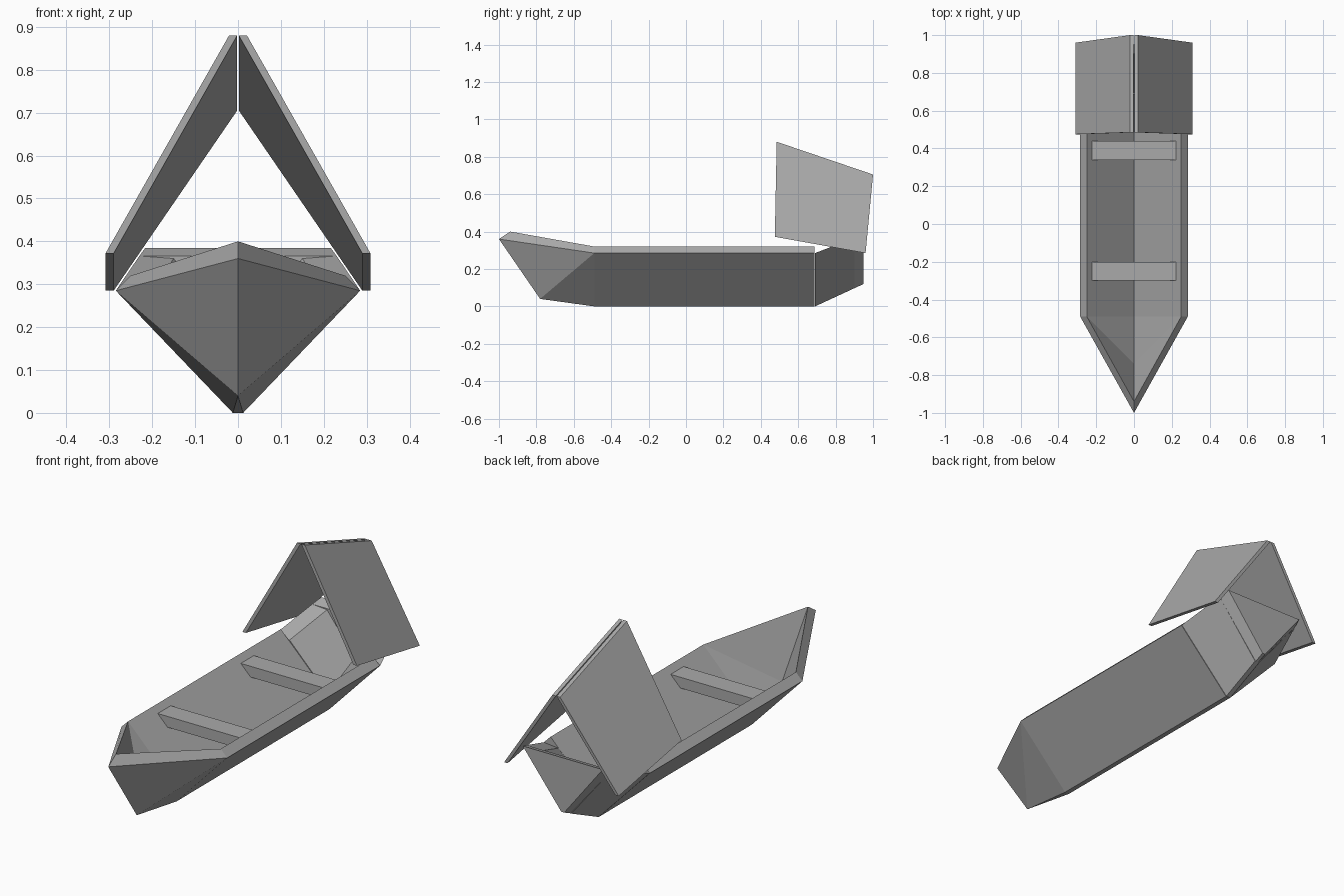
import bpy
import bmesh

default_cube = bpy.data.objects.get("Cube")
if default_cube:
    bpy.data.objects.remove(default_cube, do_unlink=True)

grey = bpy.data.materials.new("weathered_grey")
grey.use_nodes = True
colour = (0.40, 0.40, 0.40, 1)
grey.diffuse_color = colour
grey.node_tree.nodes["Principled BSDF"].inputs["Base Color"].default_value = colour


def build(name, verts, faces):
    """Make one flat-shaded object with outward normals."""
    bm = bmesh.new()
    made = [bm.verts.new(v) for v in verts]
    for face in faces:
        bm.faces.new([made[i] for i in face])
    bmesh.ops.recalc_face_normals(bm, faces=bm.faces)
    mesh = bpy.data.meshes.new(name)
    bm.to_mesh(mesh)
    bm.free()
    mesh.materials.append(grey)
    obj = bpy.data.objects.new(name, mesh)
    bpy.context.collection.objects.link(obj)
    return obj


def loft(name, sections):
    """Join matching closed cross-sections into a capped solid."""
    n = len(sections[0])
    verts = [v for section in sections for v in section]
    faces = [tuple(range(n)), tuple(range(len(verts) - n, len(verts)))]
    for s in range(len(sections) - 1):
        a, b = s * n, (s + 1) * n
        for i in range(n):
            j = (i + 1) % n
            faces.append((a + i, a + j, b + j, b + i))
    return build(name, verts, faces)


def vee(y, half, rim, inner_half, inner_rim, keel, inner_keel):
    """Thick V-shaped cross-section with a narrow flat keel."""
    flat = 0.012
    return [(-half, y, rim), (-flat, y, keel), (flat, y, keel), (half, y, rim),
            (inner_half, y, inner_rim), (0, y, inner_keel), (-inner_half, y, inner_rim)]


# Long V-shaped hull
hull_front, hull_back = -0.49, 0.687
loft("hull", [vee(y, 0.285, 0.285, 0.25, 0.32, 0, 0.07) for y in (hull_front, hull_back)])

# Pointed bow rising to the stem
section = vee(hull_front, 0.285, 0.285, 0.25, 0.32, 0, 0.07)
stem = [(0, -0.78, 0.04), (0, -1, 0.36), (0, -0.94, 0.40), (0, -0.74, 0.11)]
FOOT, TIP, INNER_TIP, INNER_FOOT = range(7, 11)
bow_faces = [(1, 2, FOOT)]
for rim, keel, inner in ((0, 1, 6), (3, 2, 4)):
    bow_faces += [(rim, keel, FOOT), (rim, FOOT, TIP), (rim, TIP, INNER_TIP, inner),
                  (inner, INNER_TIP, INNER_FOOT), (inner, INNER_FOOT, 5)]
build("bow", section + stem, bow_faces)

# Raised stern: two tapering sides and a closed transom
loft("stern_sides", [vee(0.69, 0.285, 0.285, 0.205, 0.278, 0, 0.07),
                     vee(0.90, 0.23, 0.366, 0.15, 0.36, 0.097, 0.165)])
loft("transom", [[(-w, y, top), (-0.008, y, low), (0.008, y, low), (w, y, top)]
                 for y, w, top, low in ((0.90, 0.23, 0.366, 0.097),
                                        (0.95, 0.216, 0.385, 0.12))])

# Bench planks with ends cut to the slope of the hull
for name, y in (("front_bench", -0.25), ("rear_bench", 0.39)):
    loft(name, [[(-0.225, e, 0.293), (-0.17, e, 0.24), (0.17, e, 0.24), (0.225, e, 0.293)]
                for e in (y - 0.05, y + 0.05)])

# Two leaning roof panels meeting at the ridge
outline = [(0.002, 0.485, 0.88), (0.002, 1, 0.705), (0.29, 0.96, 0.285), (0.29, 0.475, 0.372)]
for name, side in (("left_roof_panel", 1), ("right_roof_panel", -1)):
    loft(name, [[(side * (x + thick), y, z) for x, y, z in outline] for thick in (0, 0.019)])
